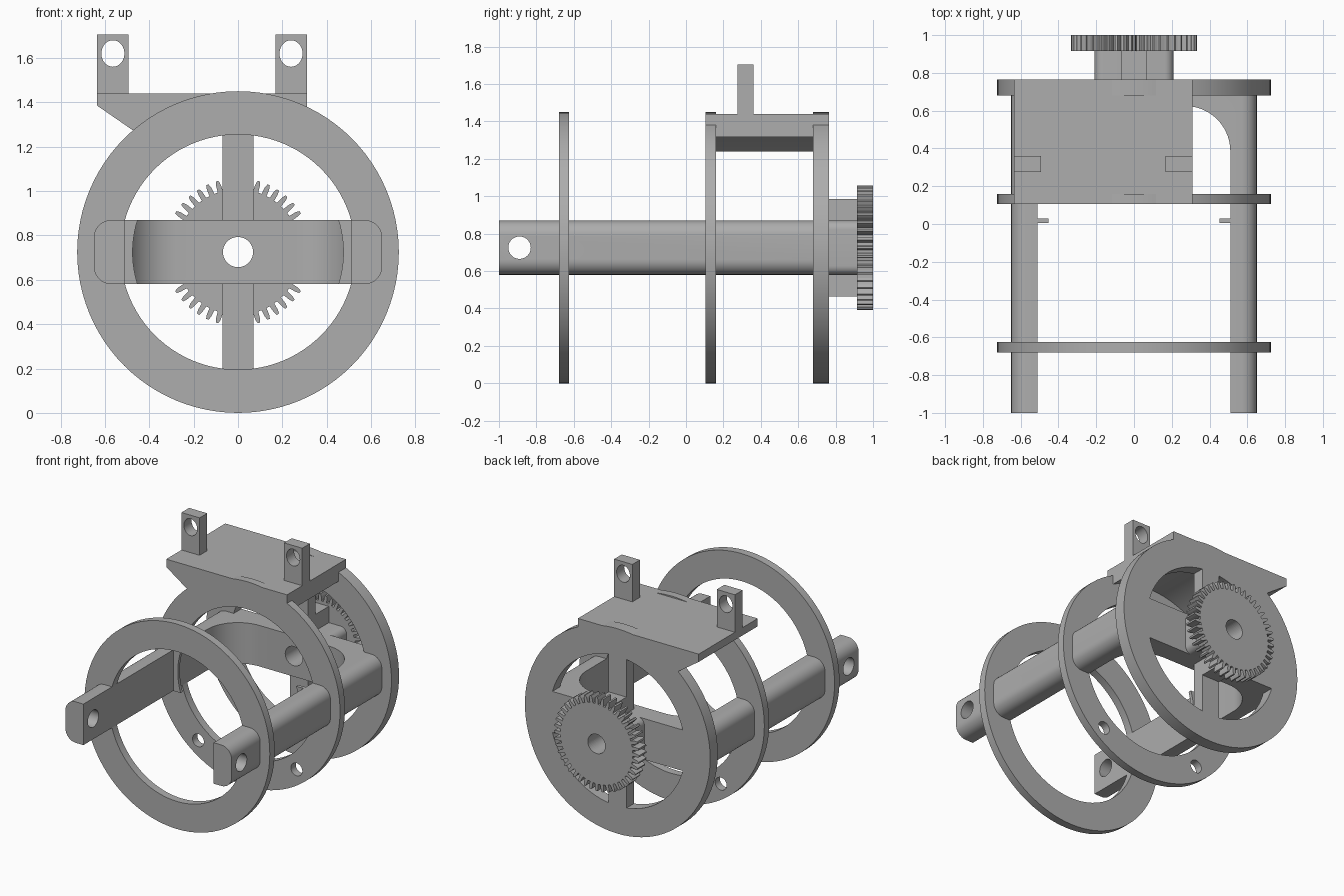
import bpy, bmesh
from math import sin, cos, pi, radians, sqrt
from mathutils import Vector

if "Cube" in bpy.data.objects:
    bpy.data.objects.remove(bpy.data.objects["Cube"])

grey = bpy.data.materials.new("matte grey")
grey.use_nodes = True
GREY = (0.42, 0.42, 0.42, 1)
grey.diffuse_color = GREY
grey.node_tree.nodes["Principled BSDF"].inputs["Base Color"].default_value = GREY

CZ = 0.725              # height of the main axis
R_OUT, R_IN = 0.725, 0.53
ARM = 0.145             # half height of the yoke

# Which world direction each profile coordinate and the depth map to
AXES = {
    "x": lambda a, b, d: Vector((d, a, b)),
    "y": lambda a, b, d: Vector((a, d, b)),
    "z": lambda a, b, d: Vector((a, b, d)),
}


def extrude(name, pts, axis, lo, hi, round_edges=None, radius=0.0):
    """Prism from a closed profile, with optional rounding of chosen edges."""
    bm = bmesh.new()
    place = AXES[axis]
    ends = [[bm.verts.new(place(a, b, d)) for a, b in pts] for d in (lo, hi)]
    n = len(pts)
    for ring in ends:
        bm.faces.new(ring)
    for i in range(n):
        j = (i + 1) % n
        bm.faces.new((ends[0][i], ends[0][j], ends[1][j], ends[1][i]))
    bmesh.ops.recalc_face_normals(bm, faces=bm.faces)
    if round_edges:
        chosen = [e for e in bm.edges if round_edges(*e.verts)]
        bmesh.ops.bevel(bm, geom=chosen, offset=radius, segments=8,
                        profile=0.5, affect='EDGES')
    mesh = bpy.data.meshes.new(name)
    bm.to_mesh(mesh)
    bm.free()
    mesh.materials.append(grey)
    obj = bpy.data.objects.new(name, mesh)
    bpy.context.collection.objects.link(obj)
    return obj


def arc(cx, cy, r, a0, a1, n, squash=1.0):
    angles = [radians(a0 + (a1 - a0) * i / n) for i in range(n + 1)]
    return [(cx + r * cos(a), cy + r * squash * sin(a)) for a in angles]


def circle(cx, cy, r, n=48, squash=1.0):
    return arc(cx, cy, r, 0, 360, n, squash)[:-1]


def box(x0, x1, y0, y1):
    return [(x0, y0), (x1, y0), (x1, y1), (x0, y1)]


def activate(obj):
    bpy.ops.object.select_all(action='DESELECT')
    obj.select_set(True)
    bpy.context.view_layer.objects.active = obj


def cut(obj, pts, axis, lo, hi):
    """Cut a prism out of an object."""
    cutter = extrude("cutter", pts, axis, lo, hi)
    cutter.hide_render = True
    mod = obj.modifiers.new("hole", 'BOOLEAN')
    mod.operation, mod.solver, mod.object = 'DIFFERENCE', 'EXACT', cutter
    activate(obj)
    bpy.ops.object.modifier_apply(modifier=mod.name)
    bpy.data.objects.remove(cutter)


def smooth(obj):
    activate(obj)
    bpy.ops.object.shade_smooth_by_angle(angle=radians(25))


# Three support rings
rings = {}
for name, lo, hi in (("front_ring", -0.68, -0.625),
                     ("middle_ring", 0.105, 0.16),
                     ("rear_ring", 0.68, 0.765)):
    ring = extrude(name, circle(0, CZ, R_OUT, 96), "y", lo, hi)
    cut(ring, circle(0, CZ, R_IN, 96), "y", lo - 0.1, hi + 0.1)
    rings[name] = ring

# Two screw holes low in the middle ring
for side in (-1, 1):
    cut(rings["middle_ring"], circle(side * 0.385, CZ - 0.5, 0.045, 24),
        "y", 0, 0.3)

# U-shaped yoke: two long arms joined by a filleted back wall
half = [(0.65, 0.765), (0.65, -1), (0.51, -1)] + arc(0.27, 0.385, 0.24, 0, 90, 14)
outline = half + [(-x, y) for x, y in reversed(half)]


def outer_edge(a, b):
    return (abs(a.co.z - b.co.z) < 1e-4 and abs(a.co.x - b.co.x) < 1e-4
            and abs(abs(a.co.x) - 0.65) < 1e-4)


yoke = extrude("yoke", outline, "z", CZ - ARM, CZ + ARM, outer_edge, 0.08)
cut(yoke, circle(-0.89, CZ, 0.06), "x", -1, 1)
cut(yoke, circle(0, CZ, 0.068), "y", 0.3, 1.2)

# Thin stop flanges inside the arms, with a round inner edge
for side, name in ((1, "left_stop"), (-1, "right_stop")):
    inner = [(side * sqrt(0.475 ** 2 - h * h), CZ + h)
             for h in [ARM * k / 6 for k in range(-6, 7)]]
    pts = inner + [(side * 0.53, CZ + ARM), (side * 0.53, CZ - ARM)]
    smooth(extrude(name, pts, "y", 0.005, 0.028))

# Vertical spoke of the rear ring
spoke = extrude("rear_spoke", box(-0.07, 0.07, 0.19, 1.26), "y", 0.68, 0.765)
cut(spoke, circle(0, CZ, 0.068), "y", 0.5, 1)

# Cross-shaped hub between yoke and gear
hub_bar = extrude("hub_bar", box(-0.21, 0.21, CZ - ARM, CZ + ARM), "y", 0.76, 0.92,
                  lambda a, b: abs(a.co.y - b.co.y) > 0.1, 0.048)
hub_post = extrude("hub_post", box(-0.07, 0.07, CZ - 0.26, CZ + 0.26), "y", 0.76, 0.92)
for part in (hub_bar, hub_post):
    cut(part, circle(0, CZ, 0.068), "y", 0.5, 1.2)

# Spur gear
TEETH = 44
pitch = 2 * pi / TEETH
teeth = []
for i in range(TEETH):
    mid = pi / 2 + i * pitch
    for r, share in ((0.283, -0.3), (0.315, -0.24), (0.333, -0.12),
                     (0.333, 0.12), (0.315, 0.24), (0.283, 0.3)):
        a = mid + share * pitch
        teeth.append((r * cos(a), CZ + r * sin(a)))
gear = extrude("gear", teeth, "y", 0.915, 1.0)
cut(gear, circle(0, CZ, 0.068), "y", 0.5, 1.2)

# Mounting plate with an arched underside and a sloped side
saddle = [(0.31, 1.44), (-0.635, 1.44), (-0.635, 1.385)]
saddle += arc(0, CZ, 0.667, 129.5, 62.3, 24)
plate = extrude("mounting_plate", saddle, "y", 0.105, 0.765)

# Upright lugs with oval holes
for name, x0 in (("right_lug", -0.635), ("left_lug", 0.168)):
    lug = extrude(name, box(x0, x0 + 0.142, 1.43, 1.705), "y", 0.275, 0.36)
    cut(lug, circle(x0 + 0.071, 1.62, 0.052, 32, 1.15), "y", 0.1, 0.6)
    smooth(lug)

for part in (*rings.values(), yoke, hub_bar, hub_post, plate):
    smooth(part)
